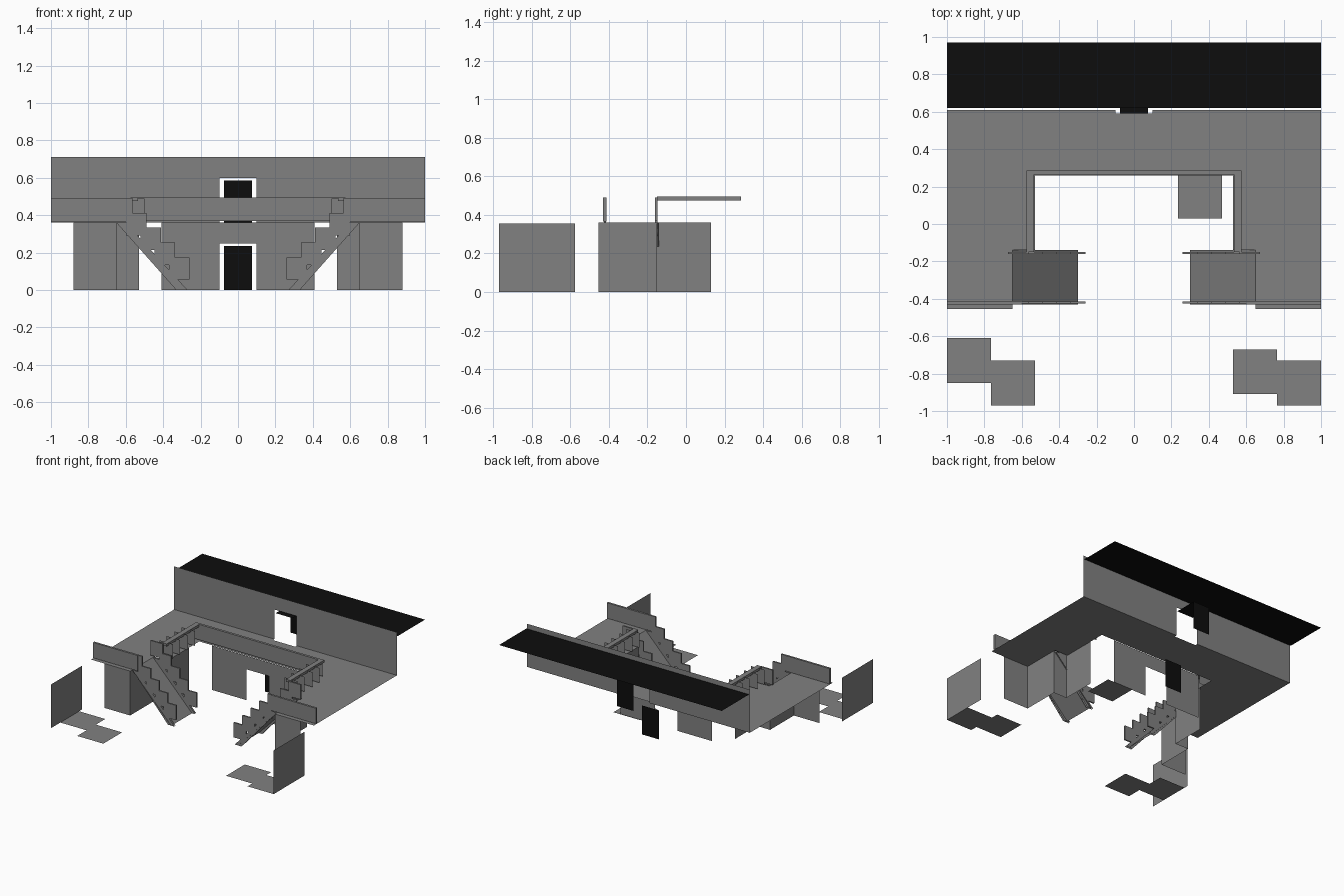
import bpy

if "Cube" in bpy.data.objects:
    bpy.data.objects.remove(bpy.data.objects["Cube"])


def material(name, value):
    m = bpy.data.materials.new(name)
    m.diffuse_color = (value, value, value, 1)
    m.use_nodes = True
    m.node_tree.nodes["Principled BSDF"].inputs["Base Color"].default_value = m.diffuse_color
    return m


GREY = material("concrete grey", 0.22)
BLACK = material("black", 0.004)


def build(name, quads, mat=GREY):
    """One object made of quads (four corners each)."""
    verts = [p for q in quads for p in q]
    faces = [tuple(range(i * 4, i * 4 + 4)) for i in range(len(quads))]
    me = bpy.data.meshes.new(name)
    me.from_pydata(verts, [], faces)
    me.materials.append(mat)
    ob = bpy.data.objects.new(name, me)
    bpy.context.collection.objects.link(ob)
    return ob


def flat(x0, x1, y0, y1, z):
    return [(x0, y0, z), (x1, y0, z), (x1, y1, z), (x0, y1, z)]


def facing_y(x0, x1, z0, z1, y):
    return [(x0, y, z0), (x1, y, z0), (x1, y, z1), (x0, y, z1)]


def facing_x(y0, y1, z0, z1, x):
    return [(x, y0, z0), (x, y1, z0), (x, y1, z1), (x, y0, z1)]


def box(x0, x1, y0, y1, z0, z1):
    return [flat(x0, x1, y0, y1, z0)[::-1], flat(x0, x1, y0, y1, z1),
            facing_y(x0, x1, z0, z1, y0), facing_y(x0, x1, z0, z1, y1)[::-1],
            facing_x(y0, y1, z0, z1, x1), facing_x(y0, y1, z0, z1, x0)[::-1]]


def mirrored(quads):
    """The quads together with their copies across x = 0."""
    return quads + [[(-x, y, z) for x, y, z in reversed(q)] for q in quads]


FLOOR = 0.36   # gallery level
RAIL = 0.495   # top of railings

# Gallery floor: back strip with a doorway notch, and two wings
build("gallery_floor",
      [flat(-1, 1, 0.26, 0.59, FLOOR)]
      + mirrored([flat(0.1, 1, 0.59, 0.61, FLOOR),
                  flat(0.53, 1, -0.14, 0.26, FLOOR),
                  flat(0.65, 1, -0.455, -0.14, FLOOR)]))

# Upper back wall around its doorway
build("upper_wall", mirrored([facing_y(0.1, 1, FLOOR, 0.71, 0.61)])
      + [facing_y(-0.1, 0.1, 0.6, 0.71, 0.61)])

# Lower back wall around its doorway
build("lower_back_wall", mirrored([facing_y(0.1, 0.41, 0, FLOOR, 0.255)])
      + [facing_y(-0.1, 0.1, 0.25, FLOOR, 0.255)])

# Stepped walls under the wings
build("wing_walls", mirrored([
    facing_y(0.65, 0.88, 0, FLOOR, -0.455),
    facing_x(-0.455, -0.15, 0, FLOOR, 0.65),
    facing_y(0.53, 0.65, 0, FLOOR, -0.15),
    facing_x(-0.15, 0.13, 0, FLOOR, 0.53)]))

# Outer side walls near the front
build("outer_walls", mirrored([facing_x(-0.97, -0.575, 0, FLOOR - 0.005, 1)]))

# Ground tiles
build("ground_tiles", [
    flat(-1, -0.765, -0.85, -0.61, 0), flat(-0.765, -0.53, -0.97, -0.73, 0),
    flat(0.53, 0.765, -0.91, -0.67, 0), flat(0.765, 1, -0.97, -0.73, 0),
    flat(0.235, 0.47, 0.03, 0.26, 0)])

# Black roof, doors and doorway ceiling
build("roof", [flat(-1, 1, 0.62, 0.97, 0.675)], BLACK)
build("upper_door", [facing_y(-0.075, 0.075, FLOOR - 0.005, 0.585, 0.78),
                     flat(-0.075, 0.075, 0.59, 0.78, 0.585)], BLACK)
build("lower_door", [facing_y(-0.075, 0.075, 0, 0.235, 0.455)], BLACK)

# Back railing: panel with a cap
build("back_railing", [facing_y(-0.575, 0.575, 0.37, 0.49, 0.265)]
      + box(-0.575, 0.575, 0.265, 0.285, 0.475, RAIL))

# Side railings: cap bars with cross plates
build("side_rail_caps", mirrored(box(0.535, 0.575, -0.15, 0.265, 0.475, RAIL)))
build("side_rail_plates", mirrored(
    [facing_y(0.5, 0.62, 0.37, 0.49, y) for y in (0.16, 0.07, -0.03, -0.12)]))

# Front railings
build("front_railing", mirrored(box(0.6, 1, -0.43, -0.413, 0.365, 0.49)))

# Stair ramps
build("stair_ramps", mirrored([[(0.3, -0.43, 0), (0.3, -0.14, 0),
                                (0.65, -0.14, FLOOR), (0.65, -0.43, FLOOR)]]))

# Sloped stringers and stepped balustrade plates on both sides of each stair
stringers, plates = [], []
for y in (-0.42, -0.155):
    for side in (-0.007, 0.007):
        stringers.append([(0.33, y + side, 0), (0.27, y + side, 0),
                          (0.6, y + side, FLOOR), (0.65, y + side, FLOOR)])
    for i in range(5):
        x, z = 0.315 + 0.076 * i, 0.115 + 0.079 * i
        plates += box(x - 0.055, x + 0.055, y - 0.006, y + 0.006,
                      z - 0.06, z + 0.06)
build("stair_stringers", mirrored(stringers))
build("stair_plates", mirrored(plates))
